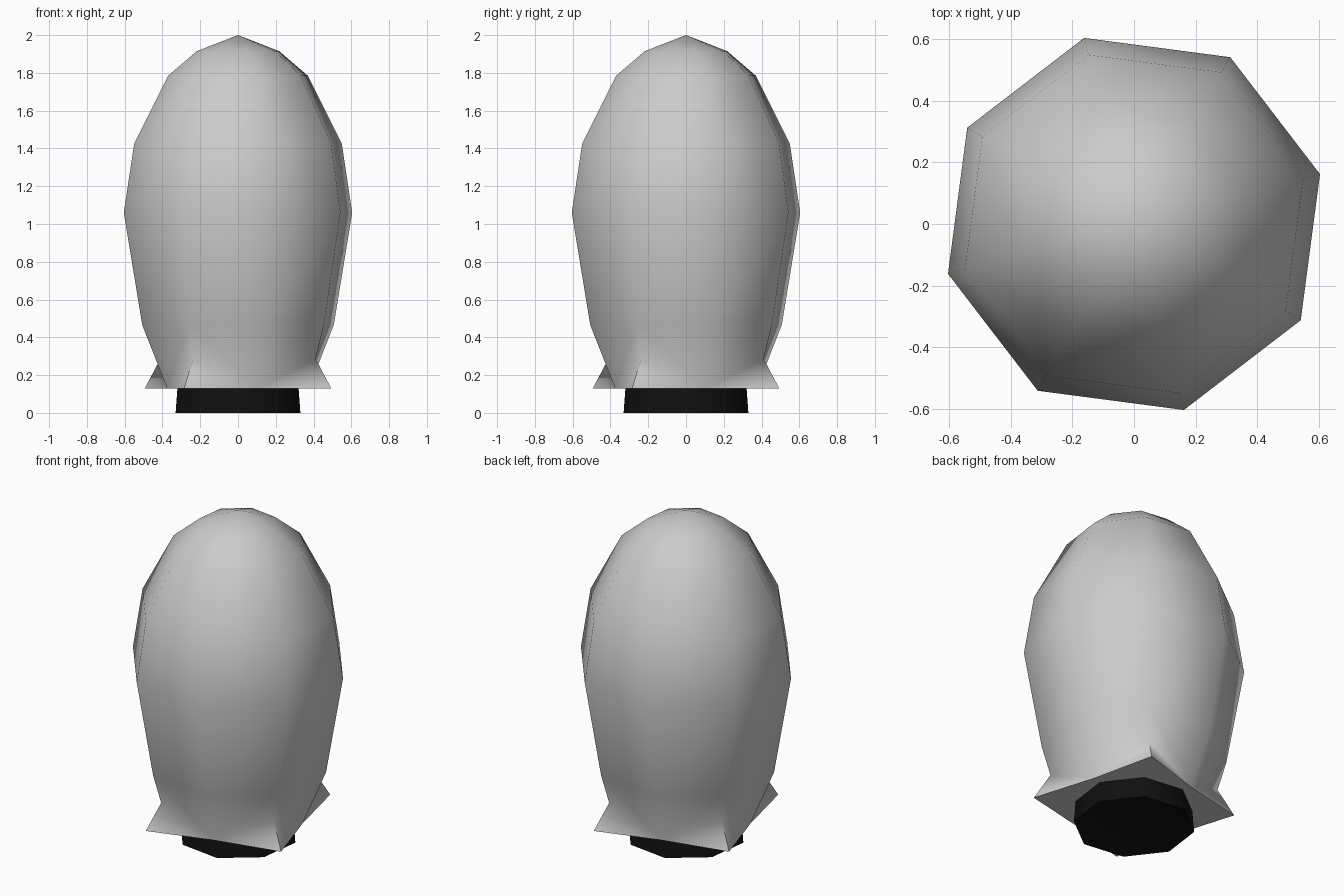
import bpy, bmesh
from math import radians, cos, sin

if "Cube" in bpy.data.objects:
    bpy.data.objects.remove(bpy.data.objects["Cube"])

SIDES = 8


def polar(r, k, z):
    a = radians(15 + 360 / SIDES * k)
    return (r * cos(a), r * sin(a), z)


def ring(bm, r, z):
    return [bm.verts.new(polar(r, k, z)) for k in range(SIDES)]


def bridge(bm, low, high):
    for k in range(SIDES):
        n = (k + 1) % SIDES
        bm.faces.new((low[k], low[n], high[n], high[k]))


def finish(bm, name, angle):
    bmesh.ops.recalc_face_normals(bm, faces=bm.faces)
    mesh = bpy.data.meshes.new(name)
    bm.to_mesh(mesh)
    bm.free()
    ob = bpy.data.objects.new(name, mesh)
    bpy.context.collection.objects.link(ob)
    bpy.ops.object.select_all(action='DESELECT')
    ob.select_set(True)
    bpy.context.view_layer.objects.active = ob
    bpy.ops.object.shade_smooth_by_angle(angle=radians(angle))
    return ob


# Rocket hull: stacked octagons closed by a nose point
bm = bmesh.new()
rings = [ring(bm, r, z) for r, z in
         [(0.525, 0.465), (0.626, 1.06), (0.569, 1.425), (0.383, 1.785), (0.226, 1.915)]]
for low, high in zip(rings, rings[1:]):
    bridge(bm, low, high)
nose = bm.verts.new((0, 0, 2))
for k in range(SIDES):
    bm.faces.new((rings[-1][k], rings[-1][(k + 1) % SIDES], nose))

# Hull skirt: every other corner flares into a pointed fin
base = [bm.verts.new(polar(0.57 if k % 2 else 0.388, k, 0.13)) for k in range(SIDES)]
roots = {k: bm.verts.new(polar(0.475, k, 0.285)) for k in range(1, SIDES, 2)}
for k, root in roots.items():
    for n in ((k - 1) % SIDES, (k + 1) % SIDES):
        bm.faces.new((rings[0][k], root, base[n], rings[0][n]))
        bm.faces.new((root, base[k], base[n]))
bm.faces.new(base)
finish(bm, "rocket_hull", 60)

# Exhaust nozzle: short flared octagon with a shallow recess
bm = bmesh.new()
top, bottom, inner = ring(bm, 0.332, 0.13), ring(bm, 0.342, 0), ring(bm, 0.25, 0.03)
bridge(bm, bottom, top)
bridge(bm, inner, bottom)
bm.faces.new(inner)
nozzle = finish(bm, "exhaust_nozzle", 50)
black = bpy.data.materials.new("black")
black.diffuse_color = (0.005, 0.005, 0.005, 1)
black.use_nodes = True
black.node_tree.nodes["Principled BSDF"].inputs["Base Color"].default_value = black.diffuse_color
nozzle.data.materials.append(black)
